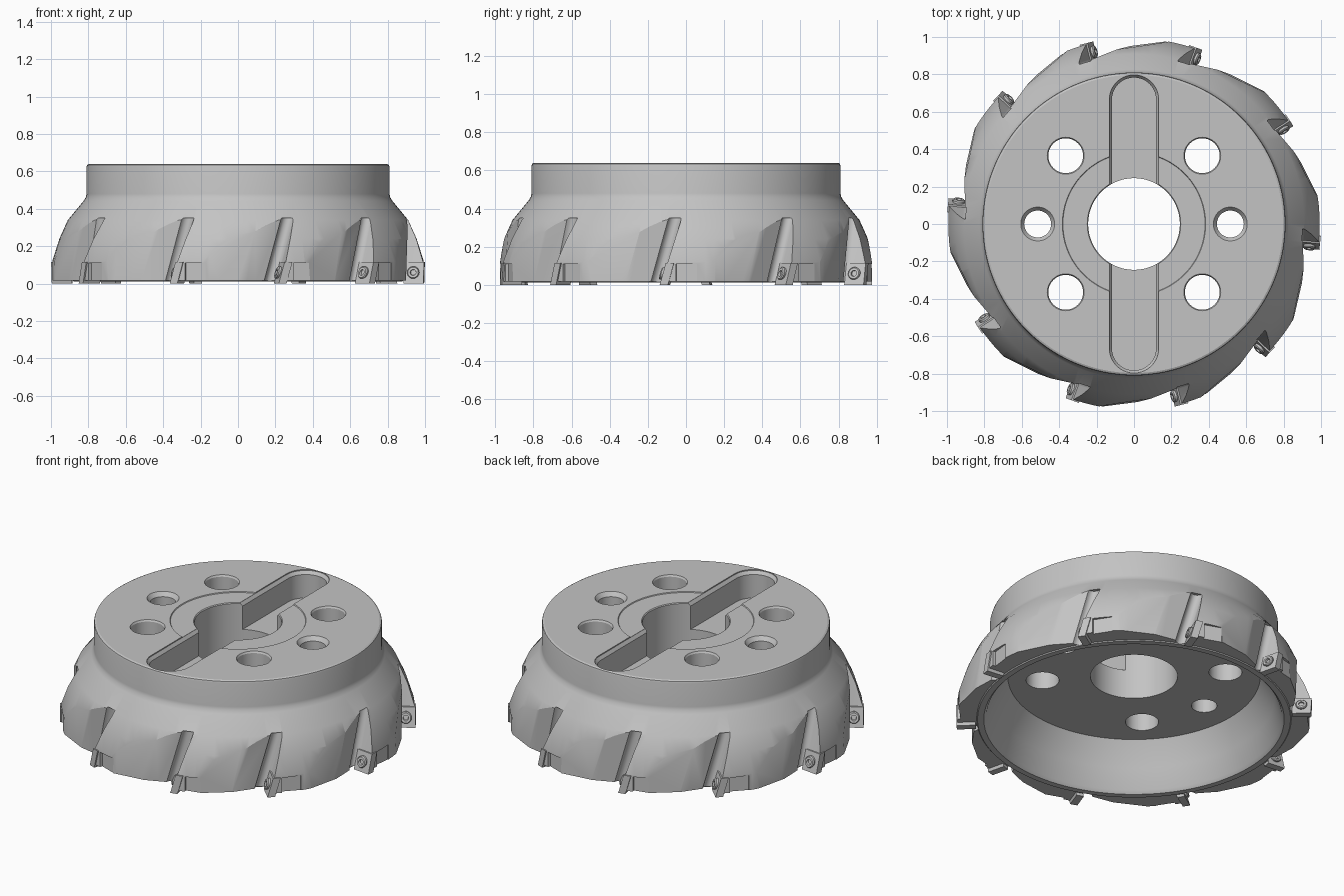
import bpy, bmesh
from math import cos, sin, pi, radians
from mathutils import Matrix, Vector

if "Cube" in bpy.data.objects:
    bpy.data.objects.remove(bpy.data.objects["Cube"])


def material(name, value):
    m = bpy.data.materials.new(name)
    m.use_nodes = True
    colour = (value, value, value, 1)
    m.diffuse_color = colour
    m.node_tree.nodes["Principled BSDF"].inputs["Base Color"].default_value = colour
    return m


steel = material("steel grey", 0.55)

# Uneven tooth pitch, repeated on the opposite half
half_pitch = [-6.5, 33, 70, 104, 136]
teeth = [radians(a + turn) for turn in (0, 180) for a in half_pitch]
LEAN = 0.28          # tangential shift of the rake face per unit of height
INSERT_Z = 0.06


def loft(bm, rings, angle=0):
    """Closed solid through equal-length rings, turned about z."""
    turn = Matrix.Rotation(angle, 3, "Z")
    rows = [[bm.verts.new(turn @ Vector(p)) for p in ring] for ring in rings]
    n = len(rows[0])
    for a, b in zip(rows, rows[1:]):
        for i in range(n):
            bm.faces.new((a[i], a[(i + 1) % n], b[(i + 1) % n], b[i]))
    bm.faces.new(rows[0][::-1])
    bm.faces.new(rows[-1])


def finish(bm, name):
    bm.normal_update()
    if bm.calc_volume(signed=True) < 0:
        bmesh.ops.reverse_faces(bm, faces=bm.faces)
    mesh = bpy.data.meshes.new(name)
    bm.to_mesh(mesh)
    bm.free()
    obj = bpy.data.objects.new(name, mesh)
    bpy.context.collection.objects.link(obj)
    mesh.materials.append(steel)
    return obj


def shade(obj):
    bpy.ops.object.select_all(action="DESELECT")
    obj.select_set(True)
    bpy.context.view_layer.objects.active = obj
    bpy.ops.object.shade_smooth_by_angle(angle=radians(25))


def subtract(target, rings, angle=0):
    """Cut one lofted solid out of the target, using the first solver that works."""
    bm = bmesh.new()
    loft(bm, rings, angle)
    cutter = finish(bm, "cutter")
    cutter.hide_render = True
    cut = target.modifiers.new("cut", "BOOLEAN")
    cut.operation = "DIFFERENCE"
    cut.object = cutter
    for solver in ("MANIFOLD", "EXACT", "FLOAT"):
        cut.solver = solver
        graph = bpy.context.evaluated_depsgraph_get()
        mesh = bpy.data.meshes.new_from_object(target.evaluated_get(graph))
        if len(mesh.polygons) > 500:
            target.data = mesh
            break
    target.modifiers.remove(cut)
    bpy.data.objects.remove(cutter)


def circle(x, y, r, z, n=40):
    return [(x + r * cos(2 * pi * i / n), y + r * sin(2 * pi * i / n), z) for i in range(n)]


def stadium(r, z, centre=0.665, n=20):
    pts = []
    for start, y in ((0, centre), (pi, -centre)):
        for i in range(n + 1):
            a = start + pi * i / n
            pts.append((r * cos(a), y + r * sin(a), z))
    return pts


def leaned(section, z):
    return [(u, t + (z - INSERT_Z) * LEAN, z) for u, t in section]


def box(u0, u1, t0, t1):
    return [(u0, t0), (u1, t0), (u1, t1), (u0, t1)]


# Turned body: bore, stepped top, flared skirt and hollow underside
profile = [(0.245, 0.29), (0.245, 0.63), (0.25, 0.635), (0.38, 0.635), (0.383, 0.64),
           (0.797, 0.64), (0.807, 0.635), (0.81, 0.625), (0.81, 0.48), (0.814, 0.462),
           (0.826, 0.442), (0.91, 0.34), (0.955, 0.24), (0.993, 0.12), (0.993, 0.018),
           (0.885, 0.018), (0.88, 0.012), (0.845, 0.012), (0.83, 0.03), (0.79, 0.15),
           (0.71, 0.29)]
bm = bmesh.new()
STEPS = 120
rows = [[bm.verts.new((r * cos(2 * pi * s / STEPS), r * sin(2 * pi * s / STEPS), z))
         for r, z in profile] for s in range(STEPS)]
for s in range(STEPS):
    a, b = rows[s], rows[(s + 1) % STEPS]
    for i in range(len(profile)):
        j = (i + 1) % len(profile)
        bm.faces.new((a[i], b[i], b[j], a[j]))
body = finish(bm, "cutter_body")

# Keyway across the top
subtract(body, [stadium(r, z) for r, z in
                ((0.118, 0.47), (0.118, 0.615), (0.132, 0.634), (0.132, 0.7))])

# Four bolt holes and two chamfered dowel holes
for sx in (-1, 1):
    for sy in (-1, 1):
        subtract(body, [circle(sx * 0.365, sy * 0.365, r, z) for r, z in
                        ((0.093, 0.2), (0.093, 0.63), (0.1, 0.642), (0.1, 0.7))])
    subtract(body, [circle(sx * 0.515, 0, r, z) for r, z in
                    ((0.072, 0.2), (0.072, 0.615), (0.092, 0.642), (0.092, 0.7))])

# Chip gullet ahead of each tooth and a shallow relief behind its edge
arc = [(0.915 + 0.035 * cos(a), -0.035 + 0.035 * sin(a))
       for a in (pi / 2 + pi * i / 10 for i in range(10))]
gullet = [(1.2, 0)] + arc + [(0.908, -0.07), (0.928, -0.2), (0.9, -0.44), (1.2, -0.44)]
relief = box(0.974, 1.1, 0.06, 0.17)
for angle in teeth:
    subtract(body, [leaned(gullet, z) for z in (-0.1, 0.35)], angle)
    subtract(body, [[(u, t, z) for u, t in relief] for z in (-0.1, 0.11)], angle)
body.data.name = body.name
shade(body)

# Square cutting inserts seated on each rake face
bm = bmesh.new()
plate = box(0.892, 1.0, -0.008, 0.035)
for angle in teeth:
    loft(bm, [leaned(plate, z) for z in (0, 0.115)], angle)
finish(bm, "cutting_inserts")

# Socket-head screws holding the inserts
bm = bmesh.new()
head = ((0.03, 0.0), (0.033, -0.02), (0.028, -0.026), (0.016, -0.026), (0.014, -0.014))
for angle in teeth:
    loft(bm, [[(0.945 + x, t + y * LEAN, INSERT_Z + y) for x, y, _ in circle(0, 0, r, 0, 18)]
              for r, t in head], angle)
shade(finish(bm, "insert_screws"))
